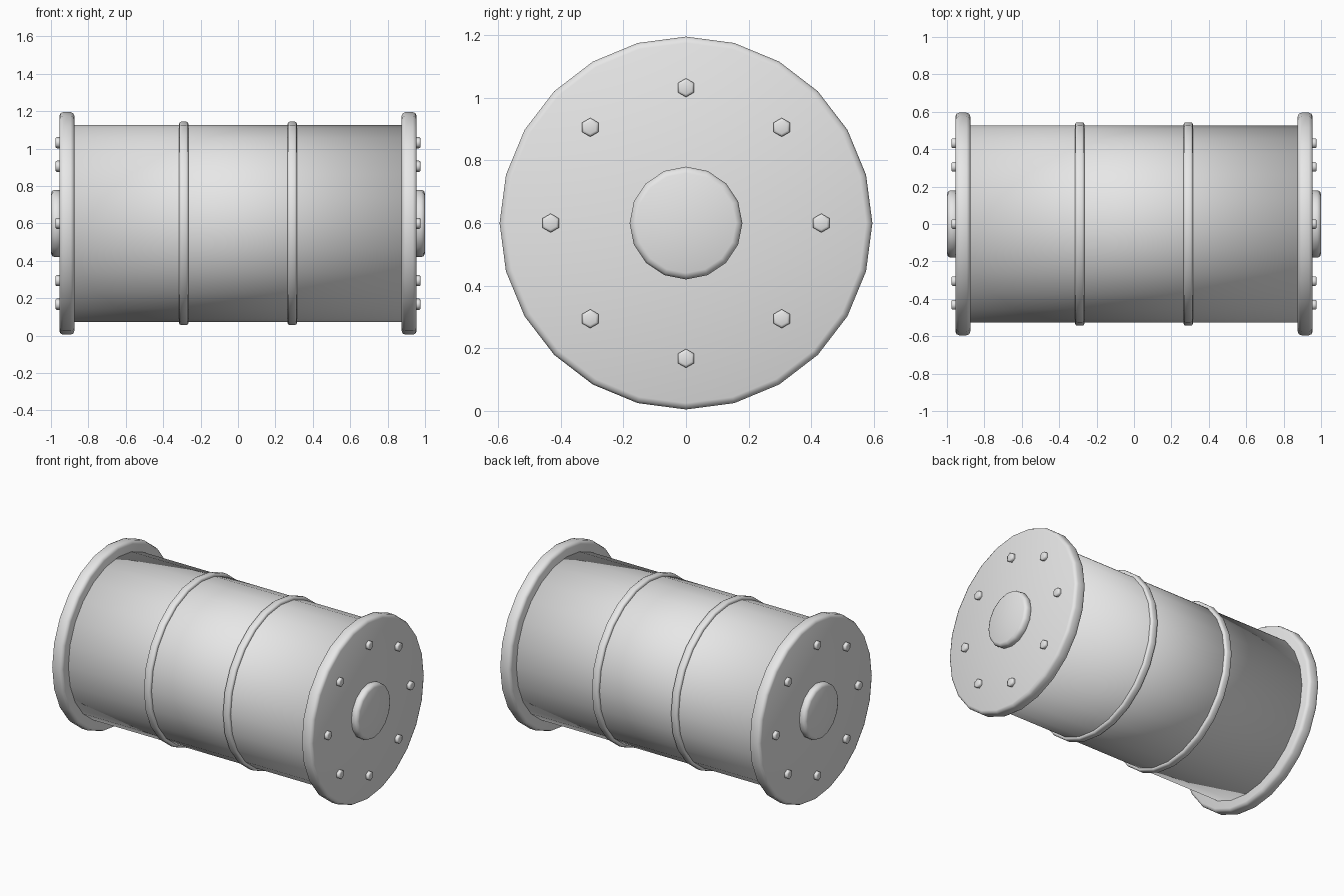
import bpy, bmesh, math
from mathutils import Matrix

if "Cube" in bpy.data.objects:
    bpy.data.objects.remove(bpy.data.objects["Cube"])

CZ = 0.6  # height of the barrel axis

steel = bpy.data.materials.new("light_grey_steel")
steel.diffuse_color = (0.8, 0.8, 0.8, 1)
steel.use_nodes = True
steel.node_tree.nodes["Principled BSDF"].inputs["Base Color"].default_value = steel.diffuse_color

# Maps cylinder axis z -> x, with a vertex pointing up
AXIS = Matrix(((0, 0, 1, 0), (1, 0, 0, 0), (0, 1, 0, 0), (0, 0, 0, 1)))


def disc(name, x0, x1, r, sides, bevel=0.0, y=0.0, z=CZ):
    """Smooth-shaded cylinder lying along x, with rounded rims."""
    bm = bmesh.new()
    bmesh.ops.create_cone(bm, cap_ends=True, segments=sides, radius1=r,
                          radius2=r, depth=abs(x1 - x0), matrix=AXIS)
    if bevel:
        rims = [e for e in bm.edges
                if abs(e.verts[0].co.x - e.verts[1].co.x) < 1e-5]
        bmesh.ops.bevel(bm, geom=rims, offset=bevel, segments=2,
                        profile=0.5, affect='EDGES')
    for f in bm.faces:
        f.smooth = True
    me = bpy.data.meshes.new(name)
    bm.to_mesh(me)
    bm.free()
    me.materials.append(steel)
    ob = bpy.data.objects.new(name, me)
    ob.location = ((x0 + x1) / 2, y, z)
    bpy.context.collection.objects.link(ob)
    return ob


# Barrel shell
disc("barrel_body", -0.9, 0.9, 0.526, 24)

for s, side in ((-1, "left"), (1, "right")):
    # Reinforcing hoop, end flange and centre hub
    disc(f"hoop_{side}", s * 0.29 - 0.025, s * 0.29 + 0.025, 0.544, 24, 0.012)
    disc(f"flange_{side}", s * 0.875, s * 0.955, 0.595, 24, 0.02)
    disc(f"hub_{side}", s * 0.94, s * 1.0, 0.18, 16, 0.02)
    # Ring of bolts
    for i in range(8):
        a = i * math.tau / 8
        disc(f"bolt_{side}_{i + 1}", s * 0.945, s * 0.976, 0.03, 6, 0.008,
             0.432 * math.cos(a), CZ + 0.432 * math.sin(a))
